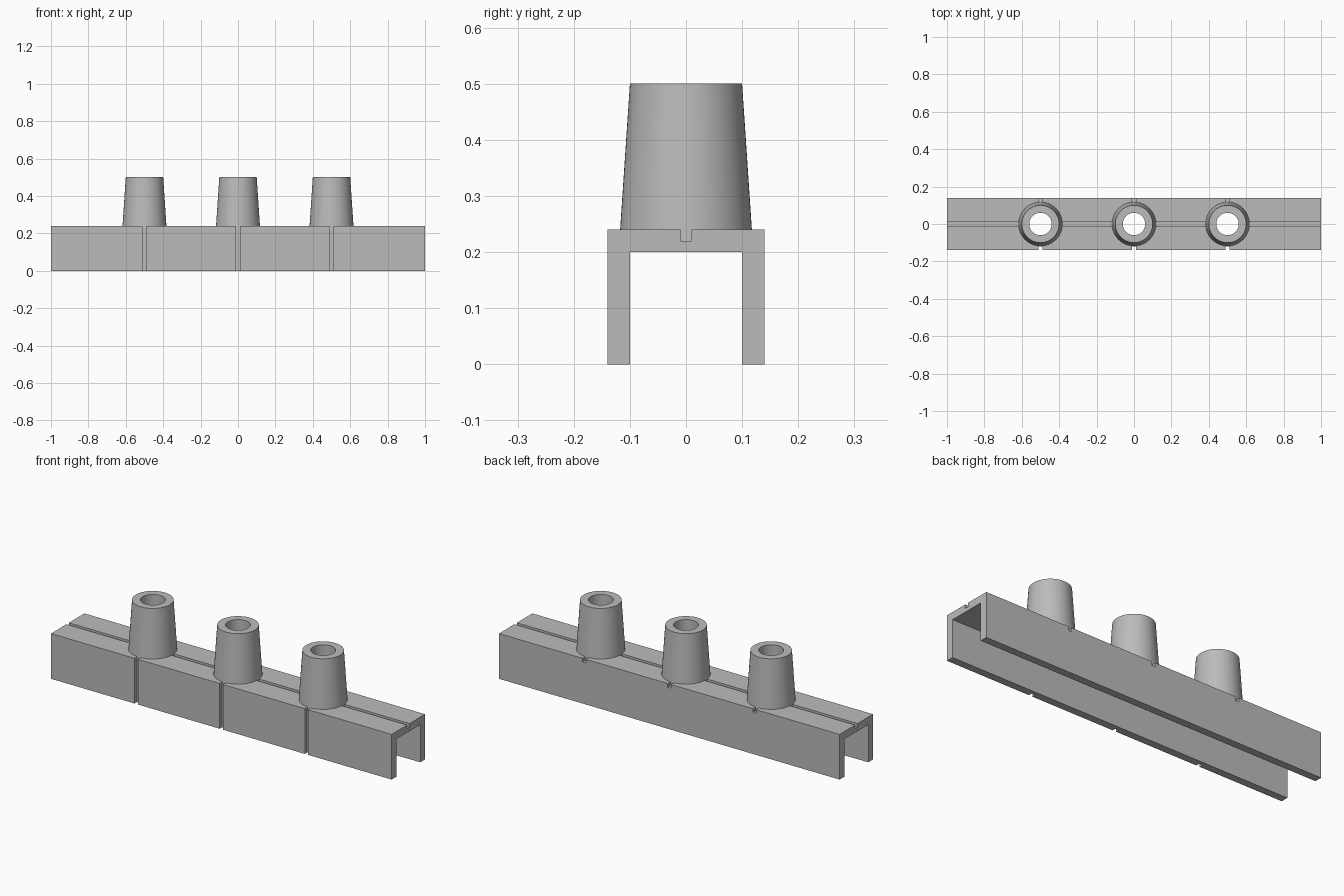
import bpy
import bmesh
import math

if "Cube" in bpy.data.objects:
    bpy.data.objects.remove(bpy.data.objects["Cube"], do_unlink=True)

grey = bpy.data.materials.new("plain grey")
grey.use_nodes = True
grey.diffuse_color = (0.5, 0.5, 0.5, 1)
grey.node_tree.nodes["Principled BSDF"].inputs["Base Color"].default_value = (0.5, 0.5, 0.5, 1)

CUP_X = (-0.5, 0, 0.5)
SLOT = 0.02      # width and depth of every groove
TOP = 0.24
SIDE = 0.14


def finish(name, bm):
    bmesh.ops.recalc_face_normals(bm, faces=bm.faces)
    mesh = bpy.data.meshes.new(name)
    bm.to_mesh(mesh)
    bm.free()
    mesh.materials.append(grey)
    obj = bpy.data.objects.new(name, mesh)
    bpy.context.collection.objects.link(obj)
    return obj


def extrude_x(name, profile, x0, x1):
    """Sweep a closed (y, z) profile along x."""
    bm = bmesh.new()
    face = bm.faces.new([bm.verts.new((x0, y, z)) for y, z in profile])
    ext = bmesh.ops.extrude_face_region(bm, geom=[face])
    moved = [v for v in ext["geom"] if isinstance(v, bmesh.types.BMVert)]
    bmesh.ops.translate(bm, verts=moved, vec=(x1 - x0, 0, 0))
    return finish(name, bm)


def lathe(name, profile, x, steps=64):
    """Spin a closed (radius, z) profile around a vertical axis at x."""
    bm = bmesh.new()
    rings = []
    for i in range(steps):
        a = math.tau * i / steps
        rings.append([bm.verts.new((x + r * math.cos(a), r * math.sin(a), z)) for r, z in profile])
    n = len(profile)
    for i in range(steps):
        a, b = rings[i], rings[(i + 1) % steps]
        for j in range(n):
            k = (j + 1) % n
            bm.faces.new((a[j], b[j], b[k], a[k]))
    return finish(name, bm)


def cut(target, cutter):
    mod = target.modifiers.new("cut", "BOOLEAN")
    mod.operation = "DIFFERENCE"
    mod.solver = "EXACT"
    mod.object = cutter
    bpy.context.view_layer.objects.active = target
    bpy.ops.object.modifier_apply(modifier=mod.name)
    bpy.data.objects.remove(cutter, do_unlink=True)


# Channel rail with a lengthwise groove along its top
half = [(SLOT / 2, TOP - SLOT), (SLOT / 2, TOP), (SIDE, TOP), (SIDE, 0), (0.1, 0), (0.1, 0.2)]
rail = extrude_x("channel_rail", half + [(-y, z) for y, z in reversed(half)], -1, 1)

for x in CUP_X:
    # Socket through the deck, filled by the cup's lower end
    bpy.ops.mesh.primitive_cylinder_add(vertices=64, radius=0.08, depth=0.2, location=(x, 0, 0.24))
    cut(rail, bpy.context.object)
    # Groove across the top that turns down the front wall
    inner, out, low = -SIDE + SLOT, SIDE + 0.1, TOP - SLOT
    bent = [(-out, -0.1), (inner, -0.1), (inner, low), (out, low), (out, TOP + 0.1), (-out, TOP + 0.1)]
    cut(rail, extrude_x("groove_cutter", bent, x - SLOT / 2, x + SLOT / 2))

# Tapered hollow cups, open right through the deck
for x, side in zip(CUP_X, ("right", "middle", "left")):
    seat = TOP - SLOT
    cup = lathe(side + "_cup",
                [(0.06, 0.2), (0.08, 0.2), (0.08, seat), (0.1187, seat), (0.1, 0.5), (0.06, 0.5)], x)
    bpy.ops.object.select_all(action="DESELECT")
    cup.select_set(True)
    bpy.context.view_layer.objects.active = cup
    bpy.ops.object.shade_smooth_by_angle(angle=math.radians(30))
